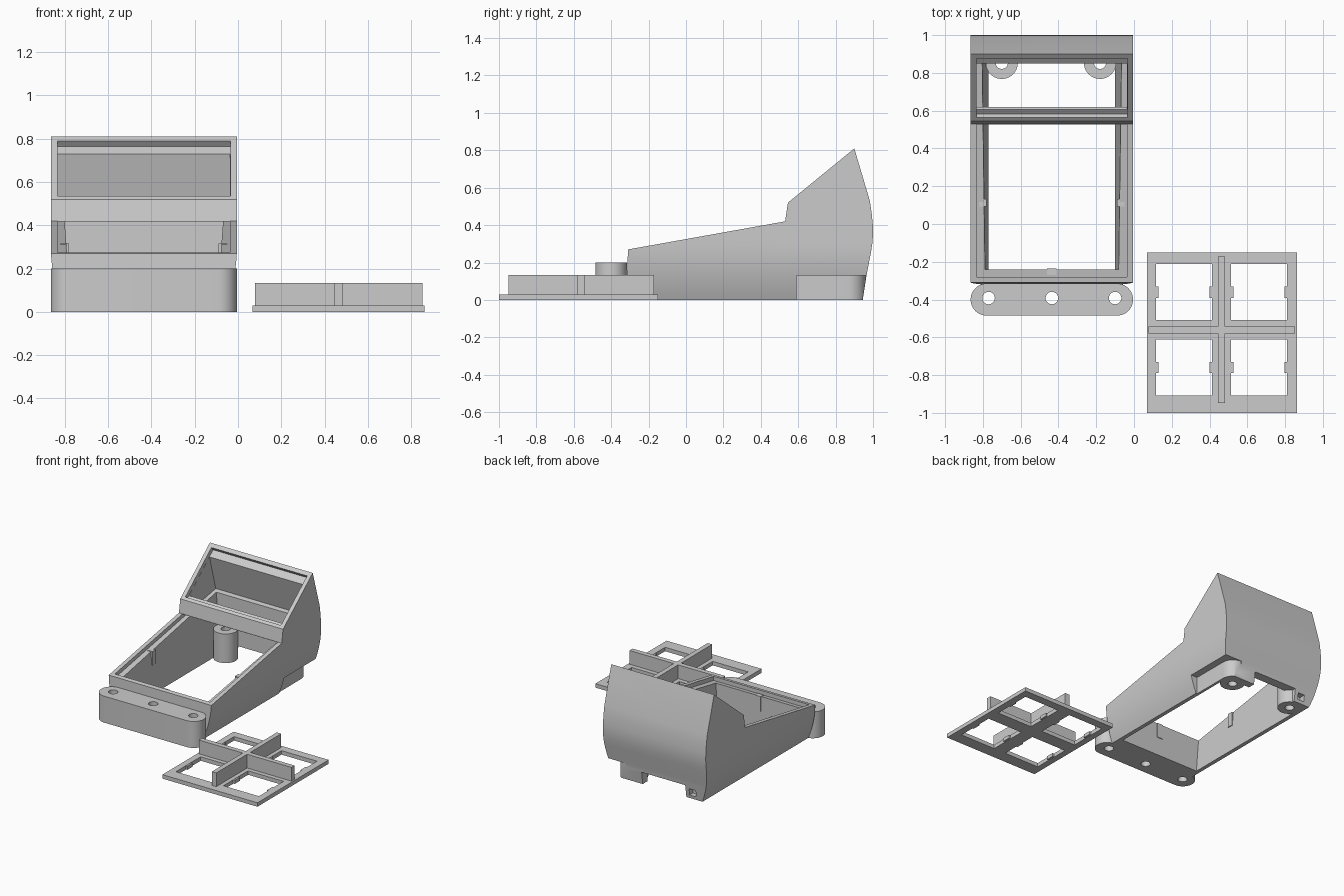
import bpy, bmesh, math

if "Cube" in bpy.data.objects:
    bpy.data.objects.remove(bpy.data.objects["Cube"], do_unlink=True)

grey = bpy.data.materials.new("plain_grey")
grey.use_nodes = True
COLOUR = (0.6, 0.6, 0.6, 1)
grey.diffuse_color = COLOUR
grey.node_tree.nodes["Principled BSDF"].inputs["Base Color"].default_value = COLOUR

CX = -0.435  # centre line of the housing


def prism(name, low, high):
    """Solid between two matching outlines of 3D points."""
    bm = bmesh.new()
    a = [bm.verts.new(p) for p in low]
    b = [bm.verts.new(p) for p in high]
    bm.faces.new(a)
    bm.faces.new(b)
    for i in range(len(a)):
        j = (i + 1) % len(a)
        bm.faces.new((a[i], a[j], b[j], b[i]))
    bmesh.ops.recalc_face_normals(bm, faces=bm.faces)
    mesh = bpy.data.meshes.new(name)
    bm.to_mesh(mesh)
    bm.free()
    mesh.materials.append(grey)
    obj = bpy.data.objects.new(name, mesh)
    bpy.context.collection.objects.link(obj)
    return obj


def side_prism(name, profile, half, draft=0):
    """Extrude a (y, z) profile across the housing, widening upwards by draft."""
    return prism(name, [(CX - half - draft * z, y, z) for y, z in profile],
                 [(CX + half + draft * z, y, z) for y, z in profile])


def plan_prism(name, outline, z0, z1):
    return prism(name, [(x, y, z0) for x, y in outline],
                 [(x, y, z1) for x, y in outline])


def box(name, x0, x1, y0, y1, z0, z1):
    return plan_prism(name, [(x0, y0), (x1, y0), (x1, y1), (x0, y1)], z0, z1)


def arc(x, y, r, start, end, n):
    steps = [math.radians(start + (end - start) * i / n) for i in range(n + 1)]
    return [(x + r * math.cos(t), y + r * math.sin(t)) for t in steps]


def cylinder(name, x, y, r, z0, z1, n=40):
    return plan_prism(name, arc(x, y, r, 0, 360, n)[:-1], z0, z1)


def combine(target, tool, operation="DIFFERENCE"):
    tool.hide_render = True
    mod = target.modifiers.new("bool", "BOOLEAN")
    mod.operation = operation
    mod.solver = "EXACT"
    mod.object = tool
    bpy.context.view_layer.objects.active = target
    bpy.ops.object.modifier_apply(modifier=mod.name)
    bpy.data.objects.remove(tool, do_unlink=True)


def smooth(obj):
    bpy.ops.object.select_all(action="DESELECT")
    obj.select_set(True)
    bpy.context.view_layer.objects.active = obj
    bpy.ops.object.shade_smooth_by_angle(angle=math.radians(25))


# Housing shell: sloped desk section, raised hood and curved back
outer = [(-0.32, 0), (-0.31, 0.27), (0.53, 0.42), (0.545, 0.52), (0.90, 0.81),
         (0.983, 0.53), (0.993, 0.46), (0.999, 0.40), (1.0, 0.35), (0.996, 0.30),
         (0.988, 0.25), (0.965, 0.13), (0.945, 0)]
housing = side_prism("housing", outer, 0.43)

# Sides curve inwards towards the bottom edge
levels = [0.03 * i for i in range(11)]
flank = [(0.43 - 0.065 * (1 - z / 0.3) ** 2, z) for z in levels] + [(0.43, 1)]
section = [(CX + w, z) for w, z in flank] + [(CX - w, z) for w, z in reversed(flank)]
combine(housing, prism("section", [(x, -1, z) for x, z in section],
                       [(x, 2, z) for x, z in section]), "INTERSECT")

# Lower hollow with drafted walls, open below
lower = [(-0.24, -0.1), (-0.24, 0.27), (0.89, 0.475), (0.89, -0.1)]
combine(housing, side_prism("lower_hollow", lower, 0.335, 0.075))

# Panel seat running under the hood, joined to the hood hollow and its window
upper = [(-0.28, 0.245), (-0.28, 0.5), (0.51, 0.6), (0.528, 0.418), (0.605, 0.43),
         (0.62, 0.512), (0.605, 0.53), (0.56, 0.585), (0.805, 0.785), (0.85, 0.73),
         (0.925, 0.461)]
combine(housing, side_prism("upper_hollow", upper, 0.399))

# Shallow seat for the screen
screen_seat = [(0.53, 0.576), (0.583, 0.51), (0.895, 0.765), (0.842, 0.83)]
combine(housing, side_prism("screen_seat", screen_seat, 0.40))

# Rounded corner recess and rear cable gap along the bottom edge
recess = ([(0.1, 0.59), (-0.08, 0.59)] + arc(-0.17, 0.87, 0.09, 0, 90, 10)
          + [(-0.17, 1.1), (0.1, 1.1)])
combine(housing, plan_prism("recess", recess, -0.1, 0.13))
combine(housing, box("cable_gap", -0.665, -0.30, 0.86, 1.1, -0.1, 0.095))

# Screw bosses inside the back, each with a through hole
for x in (-0.70, -0.18):
    combine(housing, cylinder("boss", x, 0.853, 0.085, 0, 0.22), "UNION")
    combine(housing, cylinder("boss_hole", x, 0.853, 0.032, -0.1, 0.4))
combine(housing, box("nut_slot", -0.75, -0.695, 0.91, 1.1, 0.025, 0.075))
smooth(housing)

# Small retaining ribs on the side walls and front wall
for side, name in ((-1, "right_rib"), (1, "left_rib")):
    xs = sorted((CX + side * 0.385, CX + side * 0.345))
    box(name, *xs, 0.092, 0.132, 0.21, 0.316)
box("front_rib", CX - 0.025, CX + 0.025, -0.27, -0.235, 0.14, 0.253)

# Front mounting bar with three holes
bar_outline = (arc(-0.78, -0.4, 0.085, 90, 270, 20)
               + arc(-0.09, -0.4, 0.085, -90, 90, 20))
bar = plan_prism("mounting_bar", bar_outline, 0, 0.2)
for x in (-0.77, CX, -0.10):
    combine(bar, cylinder("bar_hole", x, -0.392, 0.033, -0.1, 0.4))
smooth(bar)

# Separate window frame with four openings and clips
frame = box("window_frame", 0.068, 0.863, -1.0, -0.15, 0, 0.03)
for x0, x1 in ((0.116, 0.412), (0.513, 0.81)):
    for y0, y1 in ((-0.907, -0.612), (-0.508, -0.213)):
        combine(frame, box("opening", x0, x1, y0, y1, -0.1, 0.1))
        mid = (y0 + y1) / 2
        for x in (x0, x1):
            box("frame_clip", x - 0.013, x + 0.013, mid - 0.03, mid + 0.03, 0.002, 0.028)

# Crossed dividers standing on the frame
divider = box("cross_divider", 0.445, 0.482, -0.948, -0.172, 0.015, 0.134)
combine(divider, box("divider_arm", 0.078, 0.852, -0.579, -0.542, 0.015, 0.134), "UNION")
